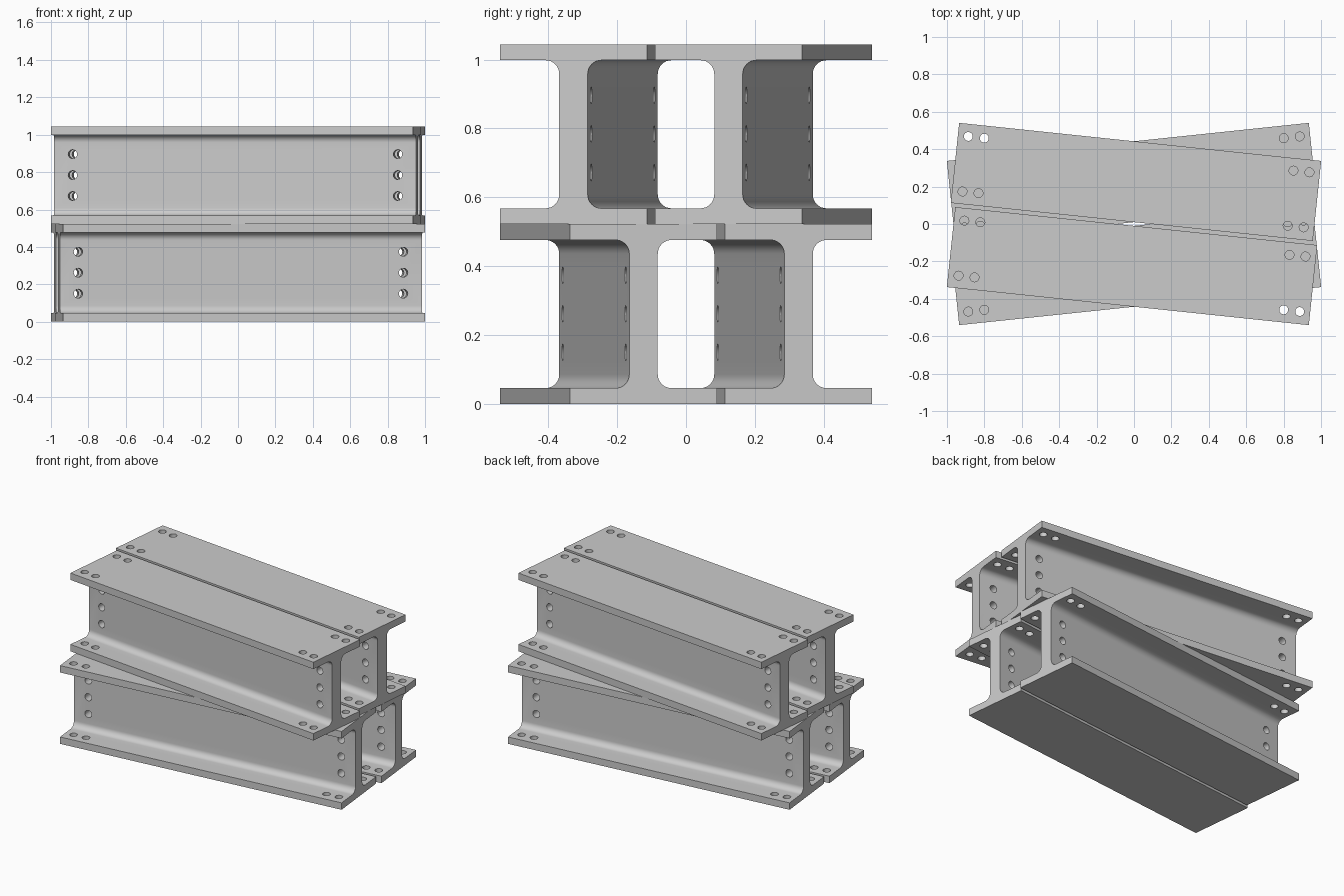
import bpy, bmesh
from math import sin, cos, pi, radians
from mathutils import Matrix, Vector

if "Cube" in bpy.data.objects:
    bpy.data.objects.remove(bpy.data.objects["Cube"])

L, W, H = 1.946, 0.43, 0.522        # beam length, flange width, height
FT, WT, R = 0.046, 0.083, 0.04      # flange and web thickness, fillet radius
HOLE_R, SIDES = 0.024, 16


def new_object(name, bm):
    bmesh.ops.recalc_face_normals(bm, faces=bm.faces)
    me = bpy.data.meshes.new(name)
    bm.to_mesh(me)
    bm.free()
    ob = bpy.data.objects.new(name, me)
    bpy.context.collection.objects.link(ob)
    return ob


def i_profile():
    # one quarter (right, upper), from the web out to the flange tip
    cy, cz = WT / 2 + R, H / 2 - FT - R
    q = [(cy + R * cos(pi - i * pi / 16), cz + R * sin(i * pi / 16)) for i in range(9)]
    q += [(W / 2, H / 2 - FT), (W / 2, H / 2)]
    right = [(y, -z) for y, z in reversed(q)] + q
    return right + [(-y, -z) for y, z in right]


def beam_mesh(name):
    bm = bmesh.new()
    face = bm.faces.new([bm.verts.new((-L / 2, y, z + H / 2)) for y, z in i_profile()])
    ext = bmesh.ops.extrude_face_region(bm, geom=[face])
    bmesh.ops.translate(bm, vec=(L, 0, 0),
                        verts=[v for v in ext["geom"] if isinstance(v, bmesh.types.BMVert)])
    if face.is_valid and len(bm.faces) == len(i_profile()) + 1:
        bm.faces.new([v for v in bm.verts][:len(i_profile())])
    return new_object(name, bm)


def hole_cutter(bottom):
    bm = bmesh.new()

    def drill(matrix, depth):
        bmesh.ops.create_cone(bm, cap_ends=True, segments=SIDES, radius1=HOLE_R,
                              radius2=HOLE_R, depth=depth, matrix=matrix)

    top = H + 0.03
    for sx in (-1, 1):
        for z in (0.150, 0.262, 0.374):                 # web holes
            drill(Matrix.Translation((sx * 0.874, 0, z)) @ Matrix.Rotation(pi / 2, 4, 'X'), 0.12)
        for x in (0.917, 0.831):                        # flange holes
            for y in (-0.148, 0.148):
                drill(Matrix.Translation((sx * x, y, (top + bottom) / 2)), top - bottom)
    cutter = new_object("hole_cutter", bm)
    cutter.hide_render = True
    return cutter


def make_beam(name, x, y, z, angle, bottom):
    ob = beam_mesh(name)
    cutter = hole_cutter(bottom)
    mod = ob.modifiers.new("holes", 'BOOLEAN')
    mod.operation, mod.solver, mod.object = 'DIFFERENCE', 'EXACT', cutter
    bpy.ops.object.select_all(action='DESELECT')
    ob.select_set(True)
    bpy.context.view_layer.objects.active = ob
    bpy.ops.object.modifier_apply(modifier=mod.name)
    bpy.data.objects.remove(cutter)
    bpy.ops.object.shade_smooth_by_angle(angle=radians(30))
    ob.location = (x, y, z)
    ob.rotation_euler.z = angle


# two crossed layers of two beams; holes stay closed on the underside of the stack
for layer, z, s, bottom in (("lower", 0, 1, 0.002), ("upper", H, -1, -0.03)):
    for side, t in (("back", 1), ("front", -1)):
        make_beam(f"{layer}_{side}_beam", -s * t * 0.0105, t * 0.225, z, s * radians(6), bottom)
